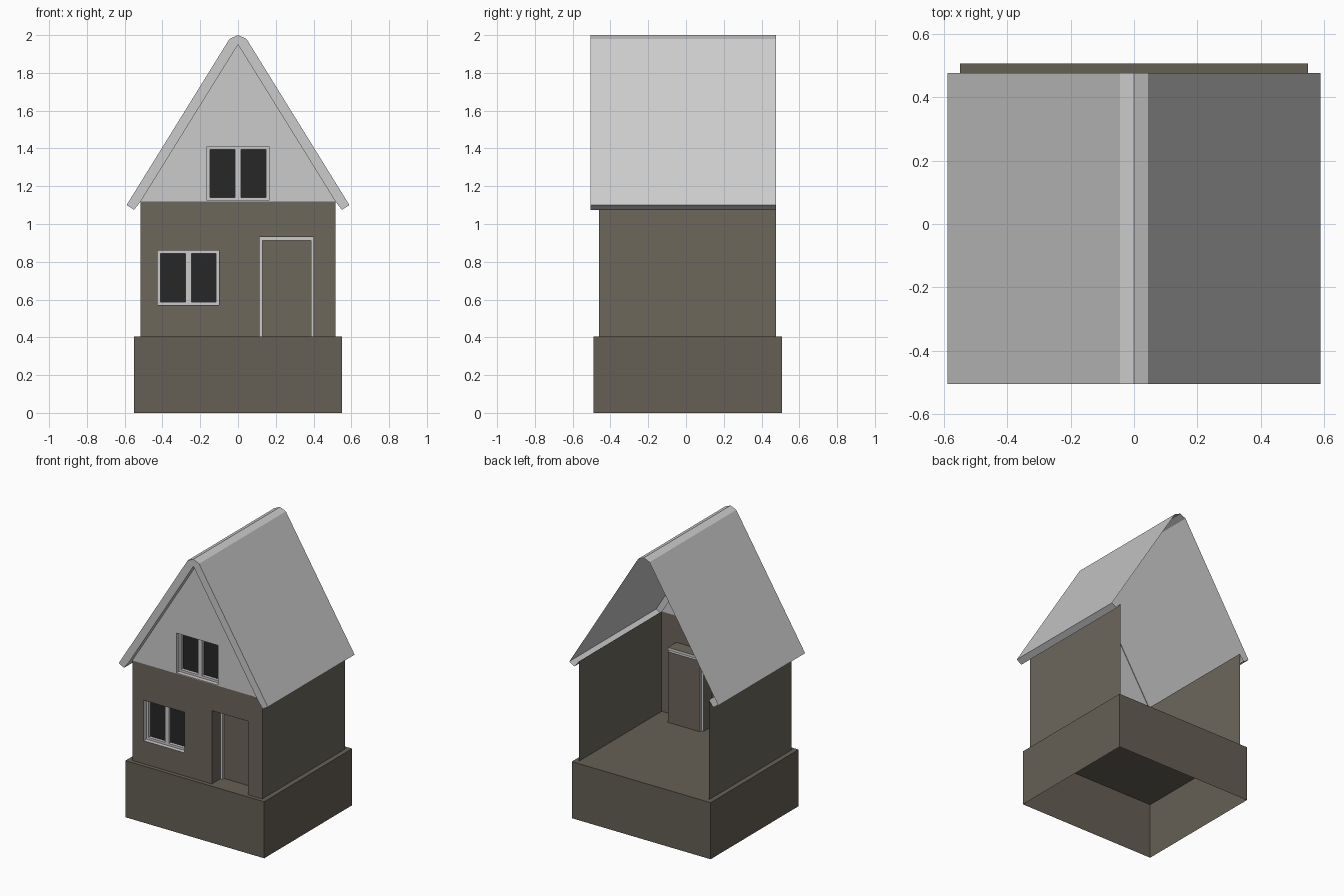
import bpy, bmesh

if "Cube" in bpy.data.objects:
    bpy.data.objects.remove(bpy.data.objects["Cube"])


def material(name, rgb):
    m = bpy.data.materials.new(name)
    m.diffuse_color = (*rgb, 1)
    m.use_nodes = True
    m.node_tree.nodes["Principled BSDF"].inputs["Base Color"].default_value = m.diffuse_color
    return m


STONE = material("stone", (0.13, 0.115, 0.09))
PLASTER = material("plaster", (0.15, 0.135, 0.105))
GLASS = material("glass", (0.02, 0.02, 0.02))


def finish(name, bm, mat):
    me = bpy.data.meshes.new(name)
    bm.to_mesh(me)
    bm.free()
    if mat:
        me.materials.append(mat)
    ob = bpy.data.objects.new(name, me)
    bpy.context.collection.objects.link(ob)
    return ob


def rect(x0, x1, z0, z1):
    return [(x0, z0), (x1, z0), (x1, z1), (x0, z1)]


def inset(r, w):
    (x0, z0), (x1, z1) = r[0], r[2]
    return rect(x0 + w, x1 - w, z0 + w, z1 - w)


def sheet(name, loops, y, mat=None):
    """Flat front-facing sheet: first loop is the outline, the rest are holes."""
    bm = bmesh.new()
    edges = []
    for loop in loops:
        vs = [bm.verts.new((x, y, z)) for x, z in loop]
        edges += [bm.edges.new((vs[i - 1], vs[i])) for i in range(len(vs))]
    bmesh.ops.triangle_fill(bm, use_beauty=True, edges=edges, normal=(0, -1, 0))
    return finish(name, bm, mat)


def strip(name, pts, y0, y1, mat=None, closed=False):
    """Profile in x-z swept along y."""
    bm = bmesh.new()
    a = [bm.verts.new((x, y0, z)) for x, z in pts]
    b = [bm.verts.new((x, y1, z)) for x, z in pts]
    n = len(pts)
    for i in range(n if closed else n - 1):
        j = (i + 1) % n
        bm.faces.new((a[i], a[j], b[j], b[i]))
    return finish(name, bm, mat)


def mirrored(half):
    """Complete a left-half profile that ends on the centre line."""
    return half + [(-x, z) for x, z in reversed(half[:-1])]


FLOOR, EAVE, FRONT, BACK = 0.405, 1.12, -0.46, 0.477
WX = 0.515

# Foundation, hollow underneath
bm = bmesh.new()
bmesh.ops.create_cube(bm, size=1)
for v in bm.verts:
    v.co = (v.co.x * 1.1, v.co.y * 0.996 + 0.009, (v.co.z + 0.5) * FLOOR)
bottom = [f for f in bm.faces if f.normal.z < -0.9]
bmesh.ops.delete(bm, geom=bottom, context='FACES_ONLY')
finish("foundation", bm, STONE)

# Openings
low_win = rect(-0.425, -0.10, 0.57, 0.86)
top_win = rect(-0.165, 0.165, 1.125, 1.41)
door = [(0.115, FLOOR), (0.115, 0.93), (0.40, 0.93), (0.40, FLOOR)]
door_in = [(0.131, FLOOR), (0.131, 0.912), (0.386, 0.912), (0.386, FLOOR)]

# Walls, open at the back
sheet("front_wall", [[(-WX, FLOOR)] + door + [(WX, FLOOR), (WX, EAVE), (-WX, EAVE)],
                     low_win], FRONT, PLASTER)
strip("left_wall", [(-WX, FLOOR), (-WX, EAVE)], FRONT, BACK, PLASTER)
strip("right_wall", [(WX, EAVE), (WX, FLOOR)], FRONT, BACK, PLASTER)
gable = mirrored([(-WX, EAVE), (0, 1.95)])
sheet("gable", [list(reversed(gable)), top_win], FRONT)

# Roof shell with chamfered ridge, boxed eaves and front bargeboard
outer = mirrored([(-WX, EAVE), (-0.55, 1.075), (-0.59, 1.10), (-0.045, 1.98), (0, 2.0)])
strip("roof", outer, -0.505, BACK)
sheet("bargeboard", [outer + [(0, 1.95)]], -0.505)
strip("bargeboard_underside", list(reversed(gable)), -0.505, FRONT)

# Windows: reveal, frame with mullion, sunk panes
for name, r in (("lower_window", low_win), ("upper_window", top_win)):
    y1, y2 = FRONT + 0.03, FRONT + 0.052
    (x0, z0), (x1, z1) = inset(r, 0.016)[0], inset(r, 0.016)[2]
    mid = (x0 + x1) / 2
    panes = [rect(x0, mid - 0.015, z0, z1), rect(mid + 0.015, x1, z0, z1)]
    strip(name + "_reveal", r, FRONT, y1, None, True)
    sheet(name + "_frame", [r] + panes, y1)
    for side, p in zip(("left", "right"), panes):
        strip(f"{name}_{side}_rebate", p, y1, y2, None, True)
        sheet(f"{name}_{side}_pane", [p], y2, GLASS)

# Door: deep reveal, frame and sunk panel
y1, y2 = FRONT + 0.095, FRONT + 0.115
strip("door_reveal", list(reversed(door)), FRONT, y1, PLASTER)
sheet("door_frame", [door + list(reversed(door_in))], y1)
strip("door_rebate", list(reversed(door_in)), y1, y2)
sheet("door_panel", [door_in], y2, PLASTER)
